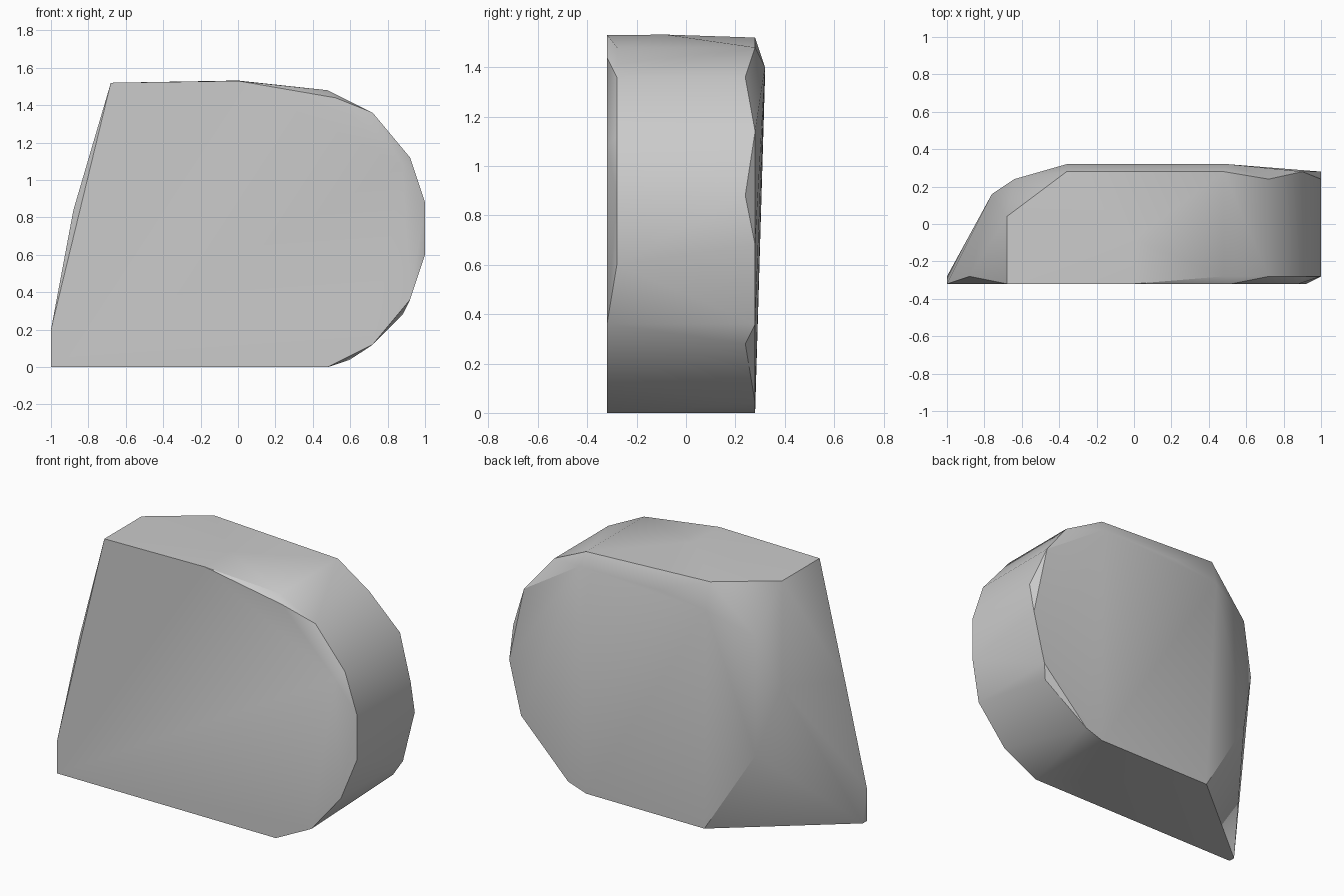
import bpy
import bmesh
import math

old = bpy.data.objects.get("Cube")
if old:
    bpy.data.objects.remove(old, do_unlink=True)

# Plain grey material
grey = bpy.data.materials.new("grey")
grey.use_nodes = True
colour = (0.6, 0.6, 0.6, 1)
grey.diffuse_color = colour
grey.node_tree.nodes["Principled BSDF"].inputs["Base Color"].default_value = colour

# Corners of the flat front face (x, z)
FRONT = [(-1, 0), (-1, .2), (-.68, 1.52), (0, 1.53), (.52, 1.44),
         (.88, 1.08), (.92, .36), (.72, .12), (.48, 0)]
# Chipped rim just behind the front face (x, z)
RIM = [(-1, 0), (-.88, .84), (.48, 1.48), (.72, 1.36), (.92, 1.12),
       (1, .88), (1, .6)]
# Rounded end and bottom at the back (x, y, z)
BACK = [(-.32, .28, 0), (.48, .28, 0), (.6, .28, .04), (.88, .24, .28),
        (.92, .28, .36), (1, .28, .68), (1, .24, .88), (.9, .28, 1.14),
        (.72, .24, 1.36), (.48, .28, 1.48), (-.36, .28, 1.52)]
# Bulge of the back face and the slanted rear corner (x, y, z)
BULGE = [(.5, .32, 1.4), (-.04, .32, 1.4), (-.36, .32, 1.36), (-.36, .3, .88),
         (-.64, .24, 1.24), (-.64, .24, .52), (-.76, .16, .94),
         (-.68, .04, 1.52), (0, -.08, 1.532)]

points = [(x, -.32, z) for x, z in FRONT] + [(x, -.28, z) for x, z in RIM] + BACK + BULGE

# Convex stone block wrapped around the corners
bm = bmesh.new()
for p in points:
    bm.verts.new(p)
hull = bmesh.ops.convex_hull(bm, input=bm.verts[:])
loose = {g for g in hull["geom_interior"] + hull["geom_unused"]
         if isinstance(g, bmesh.types.BMVert)}
bmesh.ops.delete(bm, geom=list(loose), context="VERTS")
bmesh.ops.dissolve_limit(bm, angle_limit=math.radians(0.5),
                         verts=bm.verts[:], edges=bm.edges[:])
bmesh.ops.recalc_face_normals(bm, faces=bm.faces[:])
mesh = bpy.data.meshes.new("stone_block")
bm.to_mesh(mesh)
bm.free()
mesh.materials.append(grey)

block = bpy.data.objects.new("stone_block", mesh)
bpy.context.collection.objects.link(block)
bpy.ops.object.select_all(action="DESELECT")
block.select_set(True)
bpy.context.view_layer.objects.active = block
bpy.ops.object.shade_smooth_by_angle(angle=math.radians(30))
